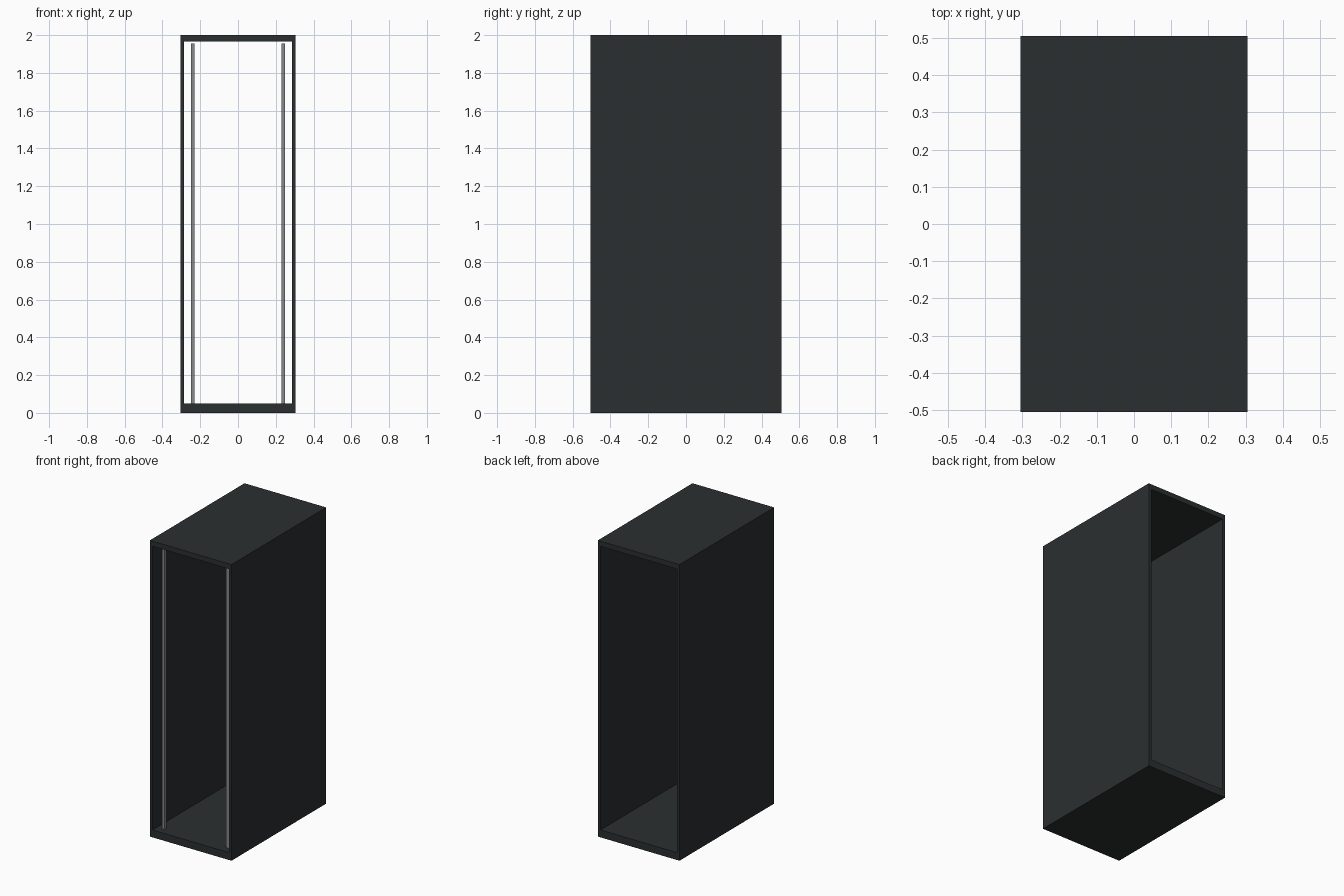
import bpy

if "Cube" in bpy.data.objects:
    bpy.data.objects.remove(bpy.data.objects["Cube"])


def material(name, color):
    m = bpy.data.materials.new(name)
    m.diffuse_color = (*color, 1)
    m.use_nodes = True
    m.node_tree.nodes["Principled BSDF"].inputs["Base Color"].default_value = m.diffuse_color
    return m


def box(name, x, y, z, mat):
    """Box spanning the (min, max) ranges x, y and z."""
    bpy.ops.mesh.primitive_cube_add(
        size=1, location=[(a + b) / 2 for a, b in (x, y, z)])
    o = bpy.context.object
    o.name = name
    o.scale = [b - a for a, b in (x, y, z)]
    bpy.ops.object.transform_apply(location=False, rotation=False, scale=True)
    o.data.materials.append(mat)
    return o


W, D, H = 0.305, 0.505, 2.0      # half width, half depth, height
WALL, ROOF, BASE = 0.02, 0.035, 0.05

dark = material("dark_steel", (0.024, 0.028, 0.030))
metal = material("rail_metal", (0.24, 0.25, 0.26))

# Base and roof slabs
box("base", (-W, W), (-D, D), (0, BASE), dark)
box("roof", (-W, W), (-D, D), (H - ROOF, H), dark)

# Side panels and front mounting rails; the back stays open
for side, s in (("left", -1), ("right", 1)):
    box(side + "_panel", sorted((s * W, s * (W - WALL))), (-D, D),
        (BASE, H - ROOF), dark)
    box(side + "_rail", sorted((s * 0.23, s * 0.25)), (-0.455, -0.435),
        (BASE, 1.955), metal)
